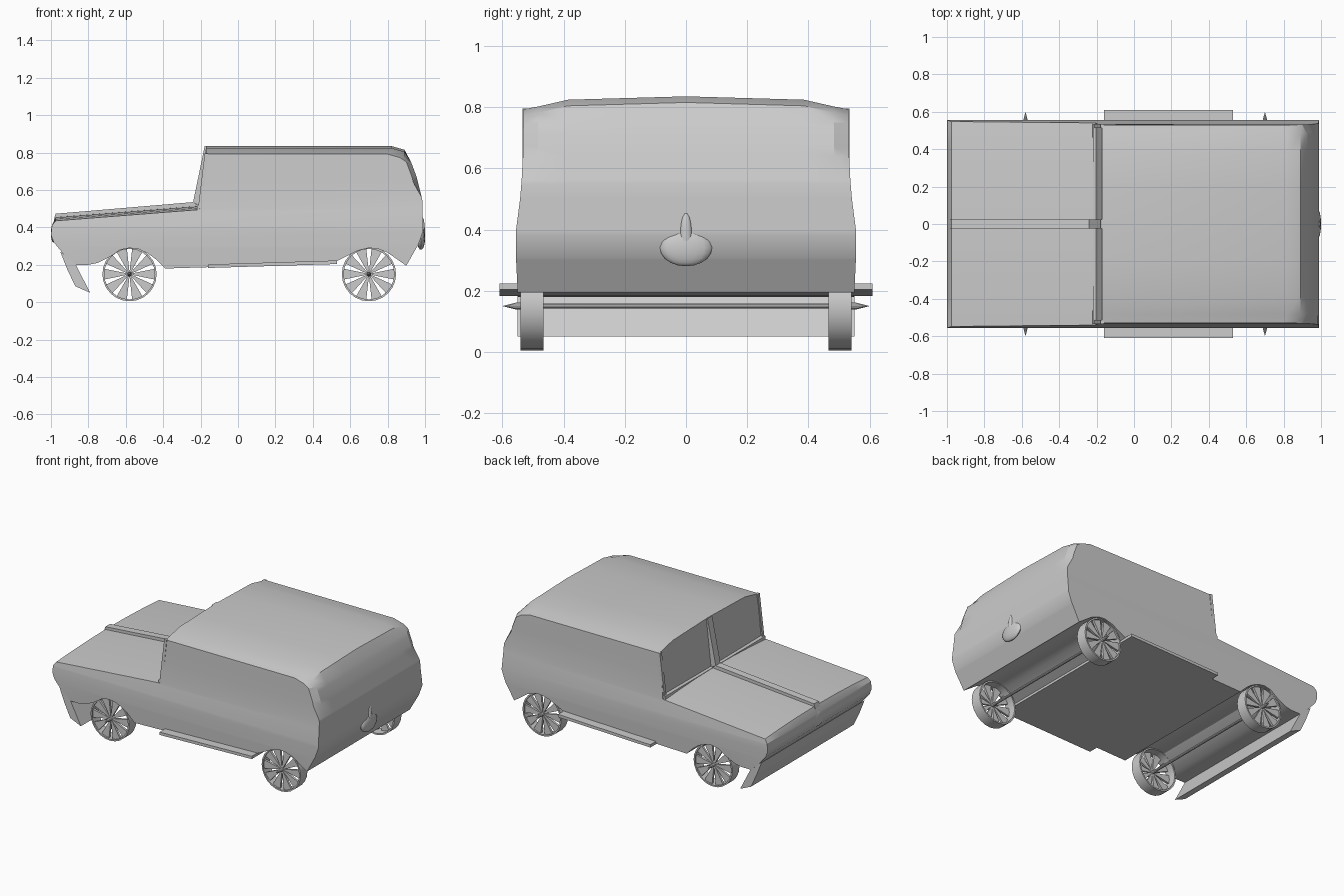
import bpy, bmesh
from math import sin, cos, pi, radians
from mathutils import Vector

if "Cube" in bpy.data.objects:
    bpy.data.objects.remove(bpy.data.objects["Cube"])


def finish(bm, name, smooth=None):
    bmesh.ops.recalc_face_normals(bm, faces=bm.faces)
    me = bpy.data.meshes.new(name)
    bm.to_mesh(me)
    bm.free()
    ob = bpy.data.objects.new(name, me)
    bpy.context.collection.objects.link(ob)
    if smooth:
        bpy.ops.object.select_all(action='DESELECT')
        ob.select_set(True)
        bpy.context.view_layer.objects.active = ob
        bpy.ops.object.shade_smooth_by_angle(angle=radians(smooth))
    return ob


def add_prism(bm, pts, y0, y1):
    """Extrude an x-z outline from y0 to y1."""
    face = bm.faces.new([bm.verts.new((x, y0, z)) for x, z in pts])
    ext = bmesh.ops.extrude_face_region(bm, geom=[face])
    for v in ext['geom']:
        if isinstance(v, bmesh.types.BMVert):
            v.co.y = y1


def prism(name, pts, y0, y1):
    bm = bmesh.new()
    add_prism(bm, pts, y0, y1)
    return finish(bm, name)


def lerp_table(table, t):
    for (a, va), (b, vb) in zip(table, table[1:]):
        if t <= b:
            return va + (vb - va) * max(0, t - a) / (b - a)
    return table[-1][1]


# Body: side outline with wheel arches, sliced and bowed in width
outline = [(-.975, .455), (-.205, .515), (-.17, .835), (.82, .835), (.89, .815),
           (.925, .75), (.955, .67), (.985, .55), (.99, .38), (.965, .31), (.90, .195),
           (.85, .23), (.80, .265), (.75, .285), (.70, .29), (.64, .275), (.59, .25),
           (.53, .22), (-.16, .187), (-.39, .18), (-.44, .23), (-.48, .26), (-.53, .283),
           (-.58, .29), (-.63, .28), (-.68, .245), (-.75, .21), (-.80, .20), (-.87, .20),
           (-.935, .26), (-.985, .32), (-1, .36), (-.995, .41)]
width = [(0, .545), (.2, .55), (.3, .555), (.4, .555), (.5, .542), (.56, .537),
         (.64, .533), (.84, .53)]
crown = [(0, 0), (.40, .011), (.50, .033), (.55, .042)]

bm = bmesh.new()
add_prism(bm, outline, -.55, .55)
cuts = [(Vector((0, 0, z)), Vector((0, 0, 1))) for z in (.3, .4, .5, .56, .64, .72)]
cuts += [(Vector((0, y, 0)), Vector((0, 1, 0))) for y in (-.5, -.4, -.2, 0, .2, .4, .5)]
for co, no in cuts:
    bmesh.ops.bisect_plane(bm, geom=bm.verts[:] + bm.edges[:] + bm.faces[:],
                           dist=1e-5, plane_co=co, plane_no=no)
for v in bm.verts:
    x, y, z = v.co
    v.co.y = y * lerp_table(width, z) / .55
    if z > .80:
        v.co.z -= lerp_table(crown, abs(y))
    elif x < -.2 and z > .44:
        v.co.z -= .02 * (y / .55) ** 2
    if x > .8 and z > .6 and abs(y) > .52:      # trimmed rear roof corners
        v.co.x -= .025
finish(bm, "body_shell", 22)

# Centre rib on bonnet and windscreen, with cowl strip and pillars
prism("bonnet_rib", [(-.985, .44), (-.975, .473), (-.24, .535), (-.205, .51)], -.025, .025)
prism("windscreen_post", [(-.24, .535), (-.178, .835), (-.15, .825), (-.19, .505)],
      -.025, .025)
for s in (-1, 1):
    prism("cowl_strip", [(-.222, .49), (-.218, .515), (-.198, .525), (-.19, .49)],
          s * .02, s * .535)
    prism("windscreen_pillar", [(-.215, .49), (-.178, .795), (-.16, .795), (-.19, .49)],
          s * .512, s * .534)

# Angled front bumper apron
prism("front_bumper", [(-.95, .27), (-.915, .18), (-.87, .085), (-.79, .05), (-.875, .215)],
      -.55, .55)

# Running board plate beneath the body
prism("running_boards", [(-.16, .183), (-.16, .202), (.53, .223), (.53, .204)], -.61, .61)


# Soft badges on tail and nose
def bump(name, loc, size):
    b = bmesh.new()
    bmesh.ops.create_uvsphere(b, u_segments=16, v_segments=10, radius=1)
    for v in b.verts:
        v.co = Vector(loc) + Vector([v.co[i] * size[i] for i in range(3)])
    finish(b, name, 40)


bump("tail_bulge", (.978, 0, .34), (.022, .085, .06))
bump("tail_handle", (.985, 0, .38), (.014, .02, .075))
bump("nose_bulge", (-.988, 0, .37), (.012, .07, .05))


# Wheels: open rim with wedge spokes
def wheel(name, x, side):
    b = bmesh.new()
    n, z0 = 24, .15
    ring = []
    for i in range(n):
        a = 2 * pi * i / n
        ring.append([b.verts.new((x + r * cos(a), side * y, z0 + r * sin(a)))
                     for r, y in ((.145, .465), (.145, .54), (.135, .54), (.135, .465))])
    for i in range(n):
        p, q = ring[i], ring[(i + 1) % n]
        for k in range(4):
            m = (k + 1) % 4
            b.faces.new((p[k], p[m], q[m], q[k]))
    for i in range(10):
        a = 2 * pi * i / 10
        pts = [(x + r * cos(a + d), z0 + r * sin(a + d))
               for r, d in ((.012, -.3), (.137, -.21), (.141, 0), (.137, .21), (.012, .3))]
        add_prism(b, pts, side * .515, side * .53)
    finish(b, name, 30)


# Axles: thin rods ending in pointed hubs
def axle(name, x):
    b = bmesh.new()
    n = 10
    stations = [(-.555, .012), (-.50, .012), (-.48, .009), (.48, .009), (.50, .012), (.555, .012)]
    rows = [[b.verts.new((x + r * cos(2 * pi * i / n), y, .15 + r * sin(2 * pi * i / n)))
             for i in range(n)] for y, r in stations]
    tips = [b.verts.new((x, y, .15)) for y in (-.6, .6)]
    for i in range(n):
        j = (i + 1) % n
        for p, q in zip(rows, rows[1:]):
            b.faces.new((p[i], p[j], q[j], q[i]))
        b.faces.new((tips[0], rows[0][j], rows[0][i]))
        b.faces.new((tips[1], rows[-1][i], rows[-1][j]))
    finish(b, name, 30)


for label, x in (("front", -.58), ("rear", .70)):
    axle(label + "_axle", x)
    for side in (-1, 1):
        wheel(label + "_wheel", x, side)
